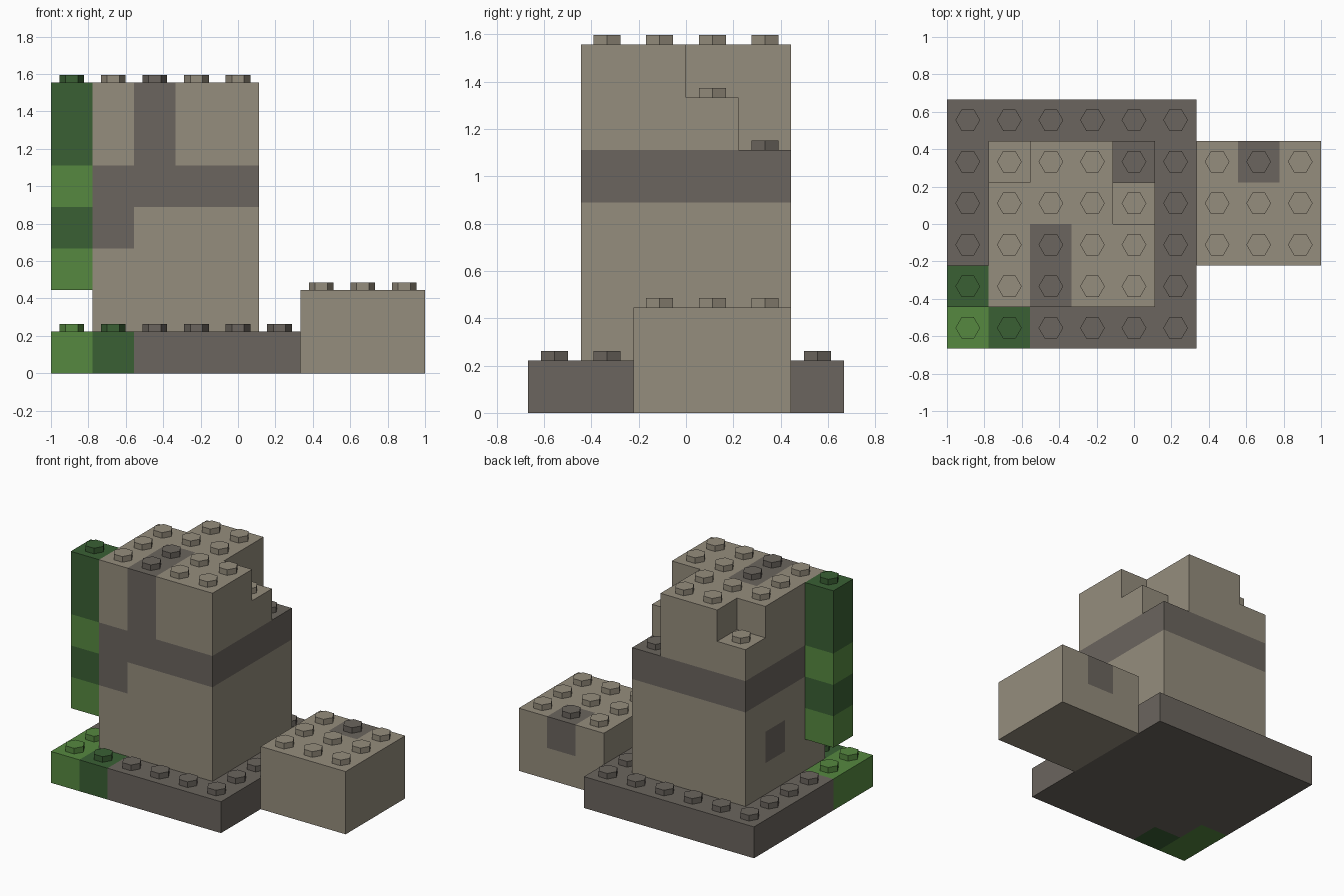
import bpy
import bmesh
from math import radians
from itertools import product
from mathutils import Matrix, Vector

cube = bpy.data.objects.get("Cube")
if cube:
    bpy.data.objects.remove(cube, do_unlink=True)

U = 2 / 9                          # edge of one block
ORIGIN = Vector((-1, -3 * U, 0))   # corner of block (0, 0, 0)
STUD_RADIUS, STUD_HEIGHT, SINK = 0.066, 0.04, 0.02


def make_material(name, rgb):
    linear = [((c / 255 + 0.055) / 1.055) ** 2.4 for c in rgb]
    mat = bpy.data.materials.new(name)
    mat.use_nodes = True
    mat.diffuse_color = (*linear, 1)
    bsdf = mat.node_tree.nodes["Principled BSDF"]
    bsdf.inputs["Base Color"].default_value = (*linear, 1)
    bsdf.inputs["Roughness"].default_value = 0.8
    return mat


TAN, GREY, LEAF, MOSS = range(4)
MATERIALS = [make_material("tan_stone", (149, 141, 125)),
             make_material("dark_grey_stone", (107, 101, 94)),
             make_material("leaf_green", (86, 137, 64)),
             make_material("moss_green", (58, 96, 52))]


def block(xs, ys, zs, colour):
    """Blocks filling the half-open index ranges, all in one colour."""
    return {c: colour for c in product(range(*xs), range(*ys), range(*zs))}


# Foundation slab with a planted corner
foundation = block((0, 6), (0, 6), (0, 1), GREY)
foundation.update(block((0, 1), (0, 2), (0, 1), LEAF))
foundation[1, 0, 0] = MOSS

# Tower with a dark band, dark patches and broken rear corners
tower = block((1, 5), (1, 5), (1, 7), TAN)
tower.update(block((1, 5), (1, 5), (4, 5), GREY))
tower.update(block((2, 3), (1, 3), (5, 7), GREY))
tower[1, 1, 3] = GREY
tower[1, 3, 2] = GREY
for gone in [(1, 4, 6), (4, 3, 6), (4, 4, 6), (4, 4, 5)]:
    del tower[gone]

# Fallen chunk beside the foundation
side_block = block((6, 9), (2, 5), (0, 2), TAN)
side_block[7, 4, 1] = GREY

# Hanging vine on the tower side
vine = block((0, 1), (1, 2), (2, 7), MOSS)
vine[0, 1, 2] = LEAF
vine[0, 1, 4] = LEAF

PARTS = {"foundation": foundation, "tower": tower,
         "side_block": side_block, "hanging_vine": vine}
FILLED = set().union(*PARTS.values())


def add_block_faces(bm, cell, colour):
    """Add the sides of a block that are not covered by a neighbour."""
    centre = ORIGIN + (Vector(cell) + Vector((0.5, 0.5, 0.5))) * U
    for axis, sign in product(range(3), (-1, 1)):
        step = [0, 0, 0]
        step[axis] = sign
        if tuple(a + b for a, b in zip(cell, step)) in FILLED:
            continue
        normal = Vector(step)
        side = Vector((step[2], step[0], step[1]))
        up = normal.cross(side)
        corners = (-side - up, side - up, side + up, up - side)
        verts = [bm.verts.new(centre + (normal + c) * U / 2) for c in corners]
        bm.faces.new(verts).material_index = colour


def add_stud(bm, cell, colour):
    """Add a hexagonal stud on top of a block."""
    top = ORIGIN + (Vector(cell) + Vector((0.5, 0.5, 1))) * U
    top.z += (STUD_HEIGHT - SINK) / 2
    made = bmesh.ops.create_cone(
        bm, cap_ends=True, segments=6, radius1=STUD_RADIUS,
        radius2=STUD_RADIUS, depth=STUD_HEIGHT + SINK,
        matrix=Matrix.Translation(top) @ Matrix.Rotation(radians(90), 4, 'Z'))
    for face in {f for v in made["verts"] for f in v.link_faces}:
        face.material_index = colour


def build_part(name, cells):
    bm = bmesh.new()
    for cell, colour in cells.items():
        add_block_faces(bm, cell, colour)
    bmesh.ops.remove_doubles(bm, verts=bm.verts[:], dist=0.001)
    for (i, j, k), colour in cells.items():
        if (i, j, k + 1) not in FILLED:
            add_stud(bm, (i, j, k), colour)
    mesh = bpy.data.meshes.new(name)
    bm.to_mesh(mesh)
    bm.free()
    for mat in MATERIALS:
        mesh.materials.append(mat)
    bpy.context.collection.objects.link(bpy.data.objects.new(name, mesh))


for part_name, part_cells in PARTS.items():
    build_part(part_name, part_cells)
